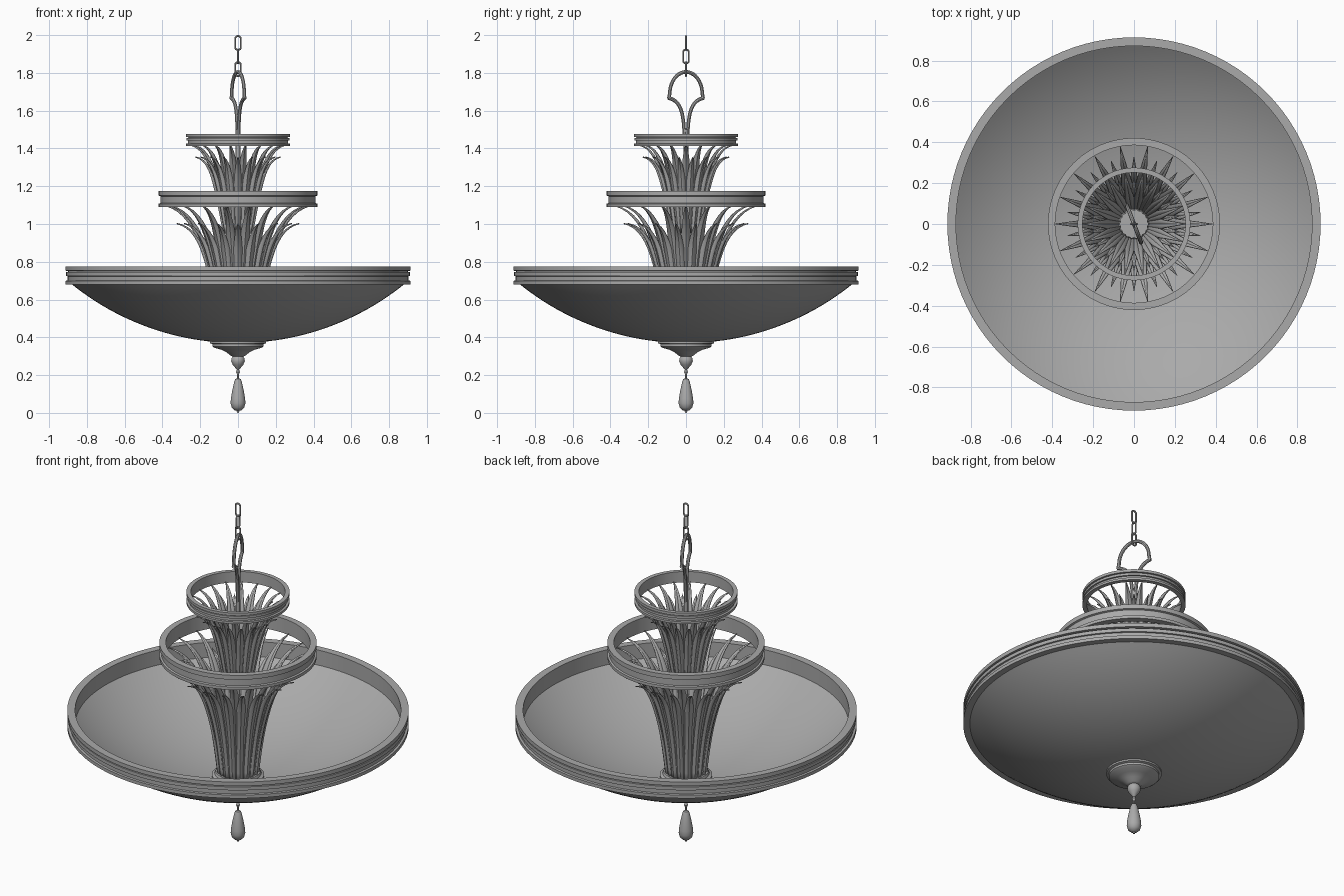
import bpy, bmesh, math
from mathutils import Vector, Matrix
from mathutils.geometry import interpolate_bezier

if "Cube" in bpy.data.objects:
    bpy.data.objects.remove(bpy.data.objects["Cube"])

GREY = (0.40, 0.40, 0.40, 1)
metal = bpy.data.materials.new("grey metal")
metal.use_nodes = True
metal.diffuse_color = GREY
metal.node_tree.nodes["Principled BSDF"].inputs["Base Color"].default_value = GREY


def add_object(name, bm, angle=35):
    mesh = bpy.data.meshes.new(name)
    bm.to_mesh(mesh)
    bm.free()
    obj = bpy.data.objects.new(name, mesh)
    bpy.context.collection.objects.link(obj)
    mesh.materials.append(metal)
    bpy.ops.object.select_all(action="DESELECT")
    obj.select_set(True)
    bpy.context.view_layer.objects.active = obj
    bpy.ops.object.shade_smooth_by_angle(angle=math.radians(angle))
    return obj


def lathe(name, profile, segments=96, closed=False):
    """Spin a list of (radius, height) points around the vertical axis."""
    bm = bmesh.new()
    verts = [bm.verts.new((r, 0, z)) for r, z in profile]
    edges = [bm.edges.new(pair) for pair in zip(verts, verts[1:])]
    if closed:
        edges.append(bm.edges.new((verts[-1], verts[0])))
    bmesh.ops.spin(bm, geom=verts + edges, cent=(0, 0, 0), axis=(0, 0, 1),
                   angle=math.tau, steps=segments, use_duplicate=False)
    bmesh.ops.remove_doubles(bm, verts=bm.verts, dist=0.0003)
    bmesh.ops.recalc_face_normals(bm, faces=bm.faces)
    return add_object(name, bm)


def tube(name, points, radius, cyclic=False, turn=0, sides=8):
    """Sweep a round bar along a path lying in the XZ plane."""
    bm = bmesh.new()
    rows, n = [], len(points)
    for i, (x, z) in enumerate(points):
        a = points[(i - 1) % n] if cyclic else points[max(i - 1, 0)]
        b = points[(i + 1) % n] if cyclic else points[min(i + 1, n - 1)]
        tangent = Vector((b[0] - a[0], 0, b[1] - a[1])).normalized()
        side = Vector((0, 1, 0))
        normal = tangent.cross(side)
        rows.append([bm.verts.new(Vector((x, 0, z)) + radius * (
            normal * math.cos(math.tau * k / sides) + side * math.sin(math.tau * k / sides)))
            for k in range(sides)])
    pairs = list(zip(rows, rows[1:])) + ([(rows[-1], rows[0])] if cyclic else [])
    for r, s in pairs:
        for k in range(sides):
            j = (k + 1) % sides
            bm.faces.new((r[k], r[j], s[j], s[k]))
    if not cyclic:
        bm.faces.new(rows[0])
        bm.faces.new(rows[-1])
    bmesh.ops.recalc_face_normals(bm, faces=bm.faces)
    bm.transform(Matrix.Rotation(math.radians(turn), 4, "Z"))
    return add_object(name, bm)


def leaf_tier(name, controls, count, width, offset):
    """A crown of pointed, ridged leaves that follow one outward curve."""
    steps = 16
    path = interpolate_bezier(*[Vector((r, 0, z)) for r, z in controls], steps)
    bm = bmesh.new()
    for n in range(count):
        spin = Matrix.Rotation(math.tau * (n + offset) / count, 3, "Z")
        rows = []
        for i, p in enumerate(path):
            t = i / (steps - 1)
            half = width * (0.55 + 0.45 * min(t / 0.5, 1)) * min(1, (1 - t) / 0.5) ** 0.8 + 0.0008
            tangent = (path[min(i + 1, steps - 1)] - path[max(i - 1, 0)]).normalized()
            out = Vector((tangent.z, 0, -tangent.x))
            rows.append([bm.verts.new(spin @ (p + Vector((0, s * half, 0))
                                              + out * (0 if s else half * 0.4)))
                         for s in (-1, 0, 1)])
        for a, b in zip(rows, rows[1:]):
            for k in (0, 1):
                bm.faces.new((a[k], a[k + 1], b[k + 1], b[k]))
    obj = add_object(name, bm, 30)
    solid = obj.modifiers.new("thickness", "SOLIDIFY")
    solid.thickness = 0.006
    return obj


def grooved_ring(name, outer, inner, bottom, top, bands):
    """A hoop whose outer face steps in and out."""
    profile = [(inner, top), (inner, bottom)]
    for low, high, inset in bands:
        profile += [(outer - inset, bottom + low * (top - bottom)),
                    (outer - inset, bottom + high * (top - bottom))]
    return lathe(name, profile, closed=True)


# Three hoops
wide_bands = [(0, .2, 0), (.22, .45, .012), (.47, .68, .004), (.70, .74, .014), (.76, 1, 0)]
thin_bands = [(0, .2, 0), (.24, .66, .01), (.7, 1, 0)]
grooved_ring("large_ring", 0.914, 0.872, 0.68, 0.776, wide_bands)
grooved_ring("middle_ring", 0.421, 0.386, 1.09, 1.176, thin_bands)
grooved_ring("top_ring", 0.276, 0.252, 1.412, 1.476, wide_bands)

# Shallow bowl: a spherical cap with a thin wall
BOWL_R, RIM = 1.40, 0.885
rim_angle = math.asin(RIM / BOWL_R)
angles = [rim_angle * i / 24 for i in range(25)]
under = [(BOWL_R * math.sin(a), 0.37 + BOWL_R * (1 - math.cos(a))) for a in angles]
inside = [(r, z + 0.012) for r, z in reversed(under)]
lathe("bowl", under + inside)

# Boss in the bowl, around the foot of the leaves
lathe("inner_boss", [(0.14, 0.375), (0.14, 0.398), (0.125, 0.405), (0.12, 0.418),
                     (0.09, 0.42), (0, 0.42)])

# Base plate, bead and hanging drop below the bowl
lathe("base_plate", [(0, 0.385), (0.148, 0.385), (0.148, 0.368), (0.135, 0.364), (0.135, 0.352),
                     (0.125, 0.345), (0.09, 0.335), (0.06, 0.32), (0.04, 0.304),
                     (0.025, 0.297), (0, 0.297)])
lathe("bead", [(0, 0.305), (0.024, 0.303), (0.035, 0.288), (0.036, 0.272), (0.028, 0.255),
               (0.014, 0.238), (0.006, 0.228), (0.011, 0.216), (0.005, 0.204),
               (0.004, 0.175), (0, 0.175)], 32)
lathe("drop", [(0, 0.184), (0.014, 0.18), (0.02, 0.165), (0.03, 0.12), (0.038, 0.075),
               (0.039, 0.05), (0.033, 0.028), (0.018, 0.014), (0.007, 0.011),
               (0.006, 0.002), (0, 0)], 32)

# Leaf crowns
leaf_tier("lower_long_leaves", [(.10, .39), (.13, .75), (.20, 1.06), (.385, 1.095)], 18, 0.03, 0)
leaf_tier("lower_short_leaves", [(.105, .39), (.135, .72), (.18, .98), (.33, 1.0)], 18, 0.027, 0.5)
leaf_tier("upper_long_leaves", [(.07, .95), (.11, 1.2), (.14, 1.4), (.255, 1.416)], 18, 0.023, 0)
leaf_tier("upper_short_leaves", [(.075, .95), (.115, 1.15), (.13, 1.34), (.23, 1.352)], 18, 0.02, 0.5)

# Central rod
lathe("rod", [(0, 0.4), (0.012, 0.4), (0.012, 1.5), (0, 1.5)], 16)

# Hanging loop: two flaring stems with an arch on top
TURN = 111
for side, name in ((1, "left_stem"), (-1, "right_stem")):
    stem = interpolate_bezier(Vector((.008, 1.42)), Vector((.01, 1.6)),
                              Vector((.03, 1.65)), Vector((.1, 1.668)), 14)
    tube(name, [(side * p.x, p.y) for p in stem], 0.01, turn=TURN)
arch = [(0.098, 1.665)] + [(0.092 * math.cos(a), 1.69 + 0.115 * math.sin(a))
                           for a in (math.pi * i / 20 for i in range(21))] + [(-0.098, 1.665)]
tube("loop_arch", arch, 0.01, turn=TURN)


# Chain links, each turned a quarter from the next
def link_path(centre, half_height, half_width):
    straight = half_height - half_width
    return [(half_width * math.cos(a), centre + half_width * math.sin(a)
             + math.copysign(straight, math.sin(a)))
            for a in (math.tau * (i + 0.5) / 20 for i in range(20))]


for i, centre in enumerate((1.82, 1.887, 1.958)):
    tube("chain_link_%d" % (i + 1), link_path(centre, 0.037, 0.015), 0.005,
         cyclic=True, turn=90 * (i % 2))
